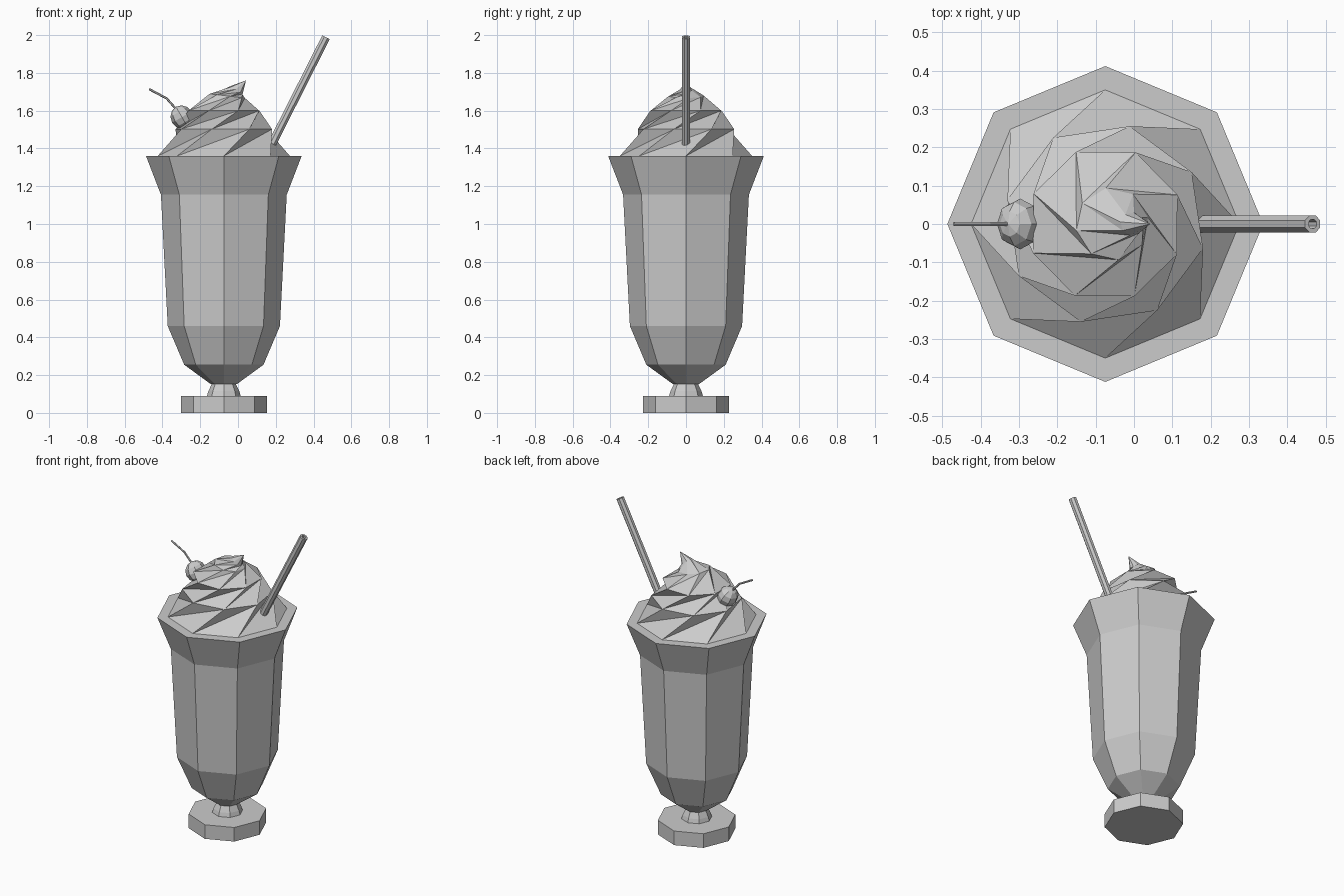
import bpy, bmesh, math
from mathutils import Vector, Matrix

if "Cube" in bpy.data.objects:
    bpy.data.objects.remove(bpy.data.objects["Cube"])

AX = -0.075  # axis of the glass


def finish(name, bm):
    bmesh.ops.recalc_face_normals(bm, faces=bm.faces[:])
    me = bpy.data.meshes.new(name)
    bm.to_mesh(me)
    bm.free()
    ob = bpy.data.objects.new(name, me)
    bpy.context.collection.objects.link(ob)
    return ob


def lathe(name, profile, n=8):
    """Stack n-sided rings (radius, z) around the glass axis, capped at both ends."""
    bm = bmesh.new()
    rings = [[bm.verts.new((AX + r * math.cos(2 * math.pi * i / n),
                            r * math.sin(2 * math.pi * i / n), z)) for i in range(n)]
             for r, z in profile]
    for a, b in zip(rings, rings[1:]):
        for i in range(n):
            j = (i + 1) % n
            bm.faces.new((a[i], a[j], b[j], b[i]))
    bm.faces.new(rings[0])
    bm.faces.new(rings[-1])
    return finish(name, bm)


def tube(name, points, r, n=8, hole=0.0):
    """Sweep a round section along points in the y = 0 plane; optional blind hole at the end."""
    pts = [Vector(p) for p in points]
    bm = bmesh.new()
    stations = []
    for k, p in enumerate(pts):
        t = (pts[min(k + 1, len(pts) - 1)] - pts[max(k - 1, 0)]).normalized()
        stations.append((p, t, r))
    if hole:
        p, t, _ = stations[-1]
        stations += [(p, t, hole), (pts[0] + t * 0.01, t, hole)]
    rings = []
    for p, t, rad in stations:
        u, v = Vector((0, 1, 0)), t.cross(Vector((0, 1, 0)))
        rings.append([bm.verts.new(p + rad * (math.cos(a) * u + math.sin(a) * v))
                      for a in (2 * math.pi * (i + 0.5) / n for i in range(n))])
    for a, b in zip(rings, rings[1:]):
        for i in range(n):
            j = (i + 1) % n
            bm.faces.new((a[i], a[j], b[j], b[i]))
    bm.faces.new(rings[0])
    bm.faces.new(rings[-1])
    return finish(name, bm)


# Foot, short stem and fluted glass
lathe("foot", [(0.228, 0), (0.228, 0.09)])
lathe("glass_stem", [(0.09, 0.088), (0.082, 0.115), (0.065, 0.15), (0.065, 0.16)])
lathe("glass", [(0.07, 0.153), (0.21, 0.255), (0.297, 0.46), (0.333, 1.155),
                (0.412, 1.36), (0.35, 1.36)])

# Swirled cream: twisted octagon rings joined with inward-folding diagonals
# (centre x, radius, z, twist in degrees, tilt)
swirl = [(AX, 0.35, 1.36, 0, 0), (AX, 0.263, 1.502, 31, 0), (AX, 0.203, 1.60, 67, 0),
         (-0.057, 0.095, 1.678, 100, 0.12), (-0.005, 0.03, 1.71, 125, 0.75)]
bm = bmesh.new()
rings = []
for cx, r, z, twist, tilt in swirl:
    ring = []
    for i in range(8):
        a = math.radians(twist + 45 * i)
        dx = r * math.cos(a)
        ring.append(bm.verts.new((cx + dx, r * math.sin(a), z - tilt * dx)))
    rings.append(ring)
for a, b in zip(rings, rings[1:]):
    for i in range(8):
        j = (i + 1) % 8
        bm.faces.new((a[i], a[j], b[j]))
        bm.faces.new((a[i], b[j], b[i]))
tip = bm.verts.new((0.042, 0, 1.76))
for i in range(8):
    bm.faces.new((rings[-1][i], rings[-1][(i + 1) % 8], tip))
bm.faces.new(rings[0])
finish("whipped_cream", bm)

# Drinking straw, open at the top
tube("straw", [(0.15, 0, 1.365), (0.466, 0, 1.989)], 0.024, hole=0.013)

# Cherry with bent stalk
bm = bmesh.new()
bmesh.ops.create_uvsphere(bm, u_segments=8, v_segments=6, radius=0.063,
                          matrix=Matrix.Translation((-0.297, 0, 1.566))
                          @ Matrix.Rotation(math.radians(-30), 4, 'Y')
                          @ Matrix.Diagonal((0.95, 1.05, 1, 1)))
finish("cherry", bm)
tube("cherry_stalk", [(-0.32, 0, 1.60), (-0.378, 0, 1.665), (-0.47, 0, 1.714)], 0.006, n=6)
